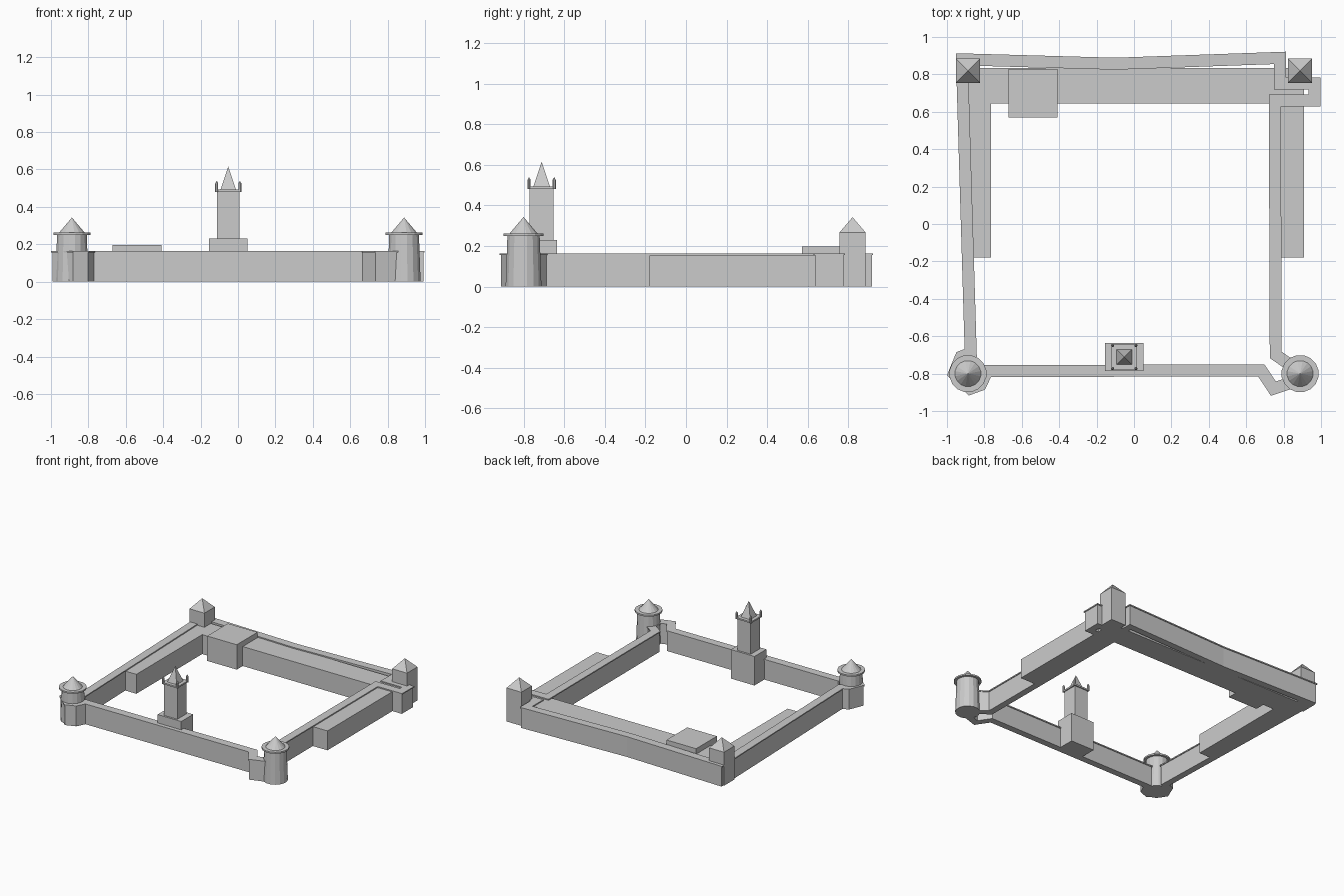
import bpy, bmesh, math
from mathutils import Vector

if "Cube" in bpy.data.objects:
    bpy.data.objects.remove(bpy.data.objects["Cube"])


def finish(name, bm):
    bmesh.ops.recalc_face_normals(bm, faces=bm.faces)
    me = bpy.data.meshes.new(name)
    bm.to_mesh(me)
    bm.free()
    ob = bpy.data.objects.new(name, me)
    bpy.context.collection.objects.link(ob)
    return ob


def box(name, x0, x1, y0, y1, z0, z1):
    bm = bmesh.new()
    bmesh.ops.create_cube(bm, size=1)
    for v in bm.verts:
        v.co = ((x0 + x1) / 2 + v.co.x * (x1 - x0),
                (y0 + y1) / 2 + v.co.y * (y1 - y0),
                (z0 + z1) / 2 + v.co.z * (z1 - z0))
    return finish(name, bm)


def lathe(name, x, y, profile, n):
    """Stack of n-sided rings from (radius, z) pairs; radius 0 is an apex."""
    bm = bmesh.new()
    rings = []
    for r, z in profile:
        count = n if r else 1
        rings.append([bm.verts.new((x + r * math.cos(math.tau * (i + .5) / n),
                                    y + r * math.sin(math.tau * (i + .5) / n), z))
                      for i in range(count)])
    for a, b in zip(rings, rings[1:]):
        for i in range(n):
            j = (i + 1) % n
            if len(b) == 1:
                bm.faces.new((a[i], a[j], b[0]))
            else:
                bm.faces.new((a[i], a[j], b[j], b[i]))
    bm.faces.new(rings[0])
    return finish(name, bm)


def wall(name, path, width, z0, z1):
    """Closed mitred wall following a ground plan."""
    bm = bmesh.new()
    pts = [Vector(p) for p in path]
    n = len(pts)
    rows = []
    for i, p in enumerate(pts):
        d0 = (p - pts[i - 1]).normalized()
        d1 = (pts[(i + 1) % n] - p).normalized()
        n0, n1 = Vector((-d0.y, d0.x)), Vector((-d1.y, d1.x))
        m = (n0 + n1).normalized()
        m *= width / 2 / max(m.dot(n0), 0.5)
        rows.append([bm.verts.new((q.x, q.y, z)) for q, z in
                     ((p + m, z0), (p - m, z0), (p - m, z1), (p + m, z1))])
    for i in range(n):
        a, b = rows[i], rows[(i + 1) % n]
        for k in range(4):
            l = (k + 1) % 4
            bm.faces.new((a[k], a[l], b[l], b[k]))
    return finish(name, bm)


# Curtain wall with thin overhanging coping
plan = [(-.92, .88), (-.1, .857), (.78, .888), (.78, .75), (.966, .75),
        (.966, .66), (.753, .66), (.758, -.70), (.83, -.75), (.835, -.85),
        (.745, -.88), (.68, -.782), (-.785, -.787), (-.82, -.86),
        (-.875, -.88), (-.962, -.80), (-.925, -.71), (-.873, -.69)]
wall("curtain_wall", plan, 0.052, 0, 0.155)
wall("wall_coping", plan, 0.064, 0.155, 0.164)

# Ranges against the inside of the walls
box("back_range", -.91, .91, .645, .835, 0, .154)
box("hall", -.67, -.41, .57, .83, 0, .197)
for s, side in ((-1, "left"), (1, "right")):
    xs = sorted((s * .765, s * .91))
    box(side + "_range", *xs, -.18, .735, 0, .154)

    # Round front towers
    lathe(side + "_round_tower", s * .888, -.80,
          [(.09, 0), (.081, .25), (.1, .25), (.1, .262), (.07, .262), (0, .343)], 16)

    # Square back towers with pyramid roofs
    h = .065 * math.sqrt(2)
    lathe(side + "_square_tower", s * .888, .82,
          [(h, 0), (h, .266), (0, .342)], 4)

# Gate tower
gx, gy, q = -.052, -.711, math.sqrt(2)
box("gatehouse", -.155, .052, -.785, -.636, 0, .23)
lathe("gate_tower", gx, gy,
      [(.059 * q, .2), (.059 * q, .48), (.068 * q, .48), (.068 * q, .492),
       (.041 * q, .492), (0, .615)], 4)
for sx in (-1, 1):
    for sy in (-1, 1):
        lathe("pinnacle", gx + sx * .062, gy + sy * .062,
              [(.009, .48), (.009, .525), (0, .54)], 8)
